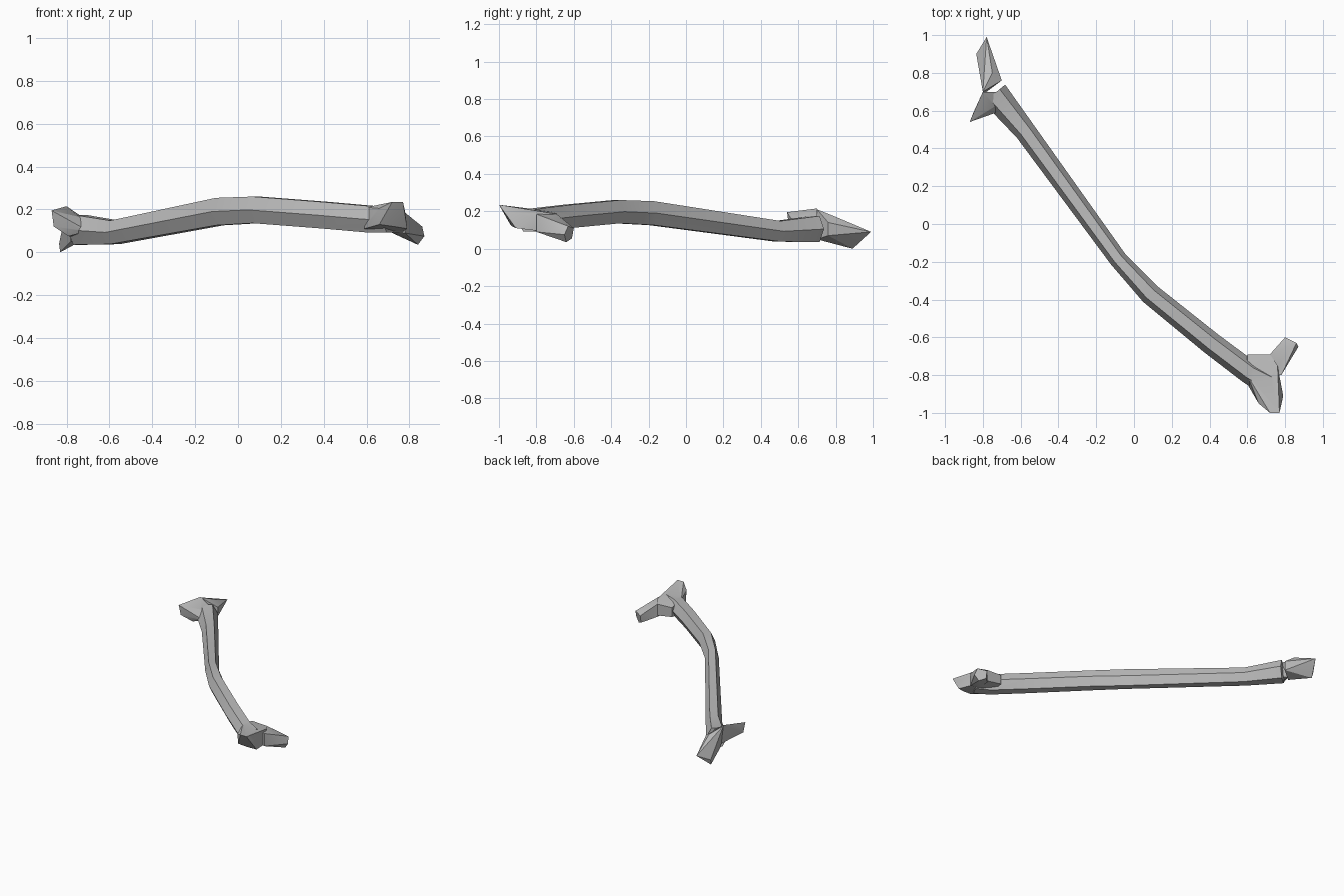
import bpy, bmesh, math
from mathutils import Vector

cube = bpy.data.objects.get("Cube")
if cube:
    bpy.data.objects.remove(cube, do_unlink=True)

grey = bpy.data.materials.new("bone grey")
grey.use_nodes = True
colour = (0.5, 0.5, 0.5, 1)
grey.diffuse_color = colour
grey.node_tree.nodes["Principled BSDF"].inputs["Base Color"].default_value = colour


def make_object(name, bm):
    bmesh.ops.recalc_face_normals(bm, faces=bm.faces)
    mesh = bpy.data.meshes.new(name)
    bm.to_mesh(mesh)
    bm.free()
    mesh.materials.append(grey)
    obj = bpy.data.objects.new(name, mesh)
    bpy.context.collection.objects.link(obj)
    return obj


def loft(name, sections, sides=6):
    """Tube through (x, y, z, half width, half height) sections."""
    bm = bmesh.new()
    rings = []
    for i, (x, y, z, w, h) in enumerate(sections):
        a = Vector(sections[max(i - 1, 0)][:2])
        b = Vector(sections[min(i + 1, len(sections) - 1)][:2])
        d = (b - a).normalized()
        ring = []
        for k in range(sides):
            t = math.tau * k / sides
            s = w * math.cos(t)
            up = h * math.sin(t) / math.sin(math.tau / sides)
            ring.append(bm.verts.new((x - d.y * s, y + d.x * s, z + up)))
        rings.append(ring)
    for r, q in zip(rings, rings[1:]):
        for k in range(sides):
            n = (k + 1) % sides
            bm.faces.new((r[k], r[n], q[n], q[k]))
    bm.faces.new(rings[0])
    bm.faces.new(rings[-1])
    return make_object(name, bm)


def hull(name, points):
    """Faceted lump around a few corner points."""
    bm = bmesh.new()
    for p in points:
        bm.verts.new(p)
    out = bmesh.ops.convex_hull(bm, input=bm.verts)
    loose = {g for g in out["geom_interior"] + out["geom_unused"]
             if isinstance(g, bmesh.types.BMVert)}
    bmesh.ops.delete(bm, geom=list(loose), context="VERTS")
    return make_object(name, bm)


# Bent six-sided shaft
bone = loft("bone", [
    (-0.74, 0.69, 0.105, 0.075, 0.07),
    (-0.575, 0.49, 0.093, 0.056, 0.055),
    (-0.085, -0.185, 0.19, 0.047, 0.064),
    (0.085, -0.37, 0.198, 0.056, 0.062),
    (0.41, -0.633, 0.173, 0.06, 0.062),
    (0.614, -0.787, 0.155, 0.062, 0.062),
    (0.71, -0.84, 0.15, 0.07, 0.058)])

# Rear end: long pointed lobe and short raised lobe
rear_lobe = hull("rear_lobe", [
    (-0.80, 0.70, 0.21), (-0.75, 0.80, 0.17), (-0.70, 0.76, 0.14),
    (-0.70, 0.76, 0.07), (-0.78, 0.99, 0.09), (-0.79, 0.93, 0.05),
    (-0.835, 0.90, 0.04), (-0.83, 0.89, 0), (-0.78, 0.70, 0.05)])
rear_spur = hull("rear_spur", [
    (-0.87, 0.54, 0.195), (-0.86, 0.55, 0.12), (-0.85, 0.59, 0.19),
    (-0.79, 0.59, 0.075), (-0.80, 0.70, 0.215), (-0.74, 0.62, 0.165),
    (-0.78, 0.70, 0.07), (-0.70, 0.60, 0.10), (-0.72, 0.70, 0.16)])

# Front end: blunt knob with overhanging lip, and a drooping prong
front_knob = hull("front_knob", [
    (0.72, -1, 0.235), (0.77, -1, 0.235), (0.66, -0.95, 0.205),
    (0.66, -0.94, 0.13), (0.78, -0.95, 0.19), (0.79, -0.91, 0.11),
    (0.73, -0.93, 0.12), (0.60, -0.80, 0.21), (0.59, -0.83, 0.11),
    (0.76, -0.75, 0.195), (0.76, -0.75, 0.09),
    (0.60, -0.69, 0.19), (0.60, -0.69, 0.12),
    (0.72, -0.69, 0.185), (0.72, -0.69, 0.10)])
front_prong = hull("front_prong", [
    (0.80, -0.60, 0.11), (0.86, -0.63, 0.12), (0.87, -0.65, 0.075),
    (0.84, -0.64, 0.035), (0.80, -0.61, 0.055), (0.72, -0.69, 0.185),
    (0.78, -0.80, 0.185), (0.78, -0.80, 0.09), (0.72, -0.69, 0.09),
    (0.70, -0.80, 0.195), (0.70, -0.80, 0.10)])

# Weld the parts into one skin
parts = [rear_lobe, rear_spur, front_knob, front_prong]
for part in parts:
    mod = bone.modifiers.new(part.name, "BOOLEAN")
    mod.operation = "UNION"
    mod.solver = "EXACT"
    mod.object = part
bpy.context.view_layer.update()
skin = bpy.data.meshes.new_from_object(
    bone.evaluated_get(bpy.context.evaluated_depsgraph_get()))
bone.modifiers.clear()
bone.data = skin
for part in parts:
    bpy.data.objects.remove(part, do_unlink=True)

# Soft shading over shallow bends, crisp elsewhere
bpy.ops.object.select_all(action="DESELECT")
bone.select_set(True)
bpy.context.view_layer.objects.active = bone
bpy.ops.object.shade_smooth_by_angle(angle=math.radians(25))
